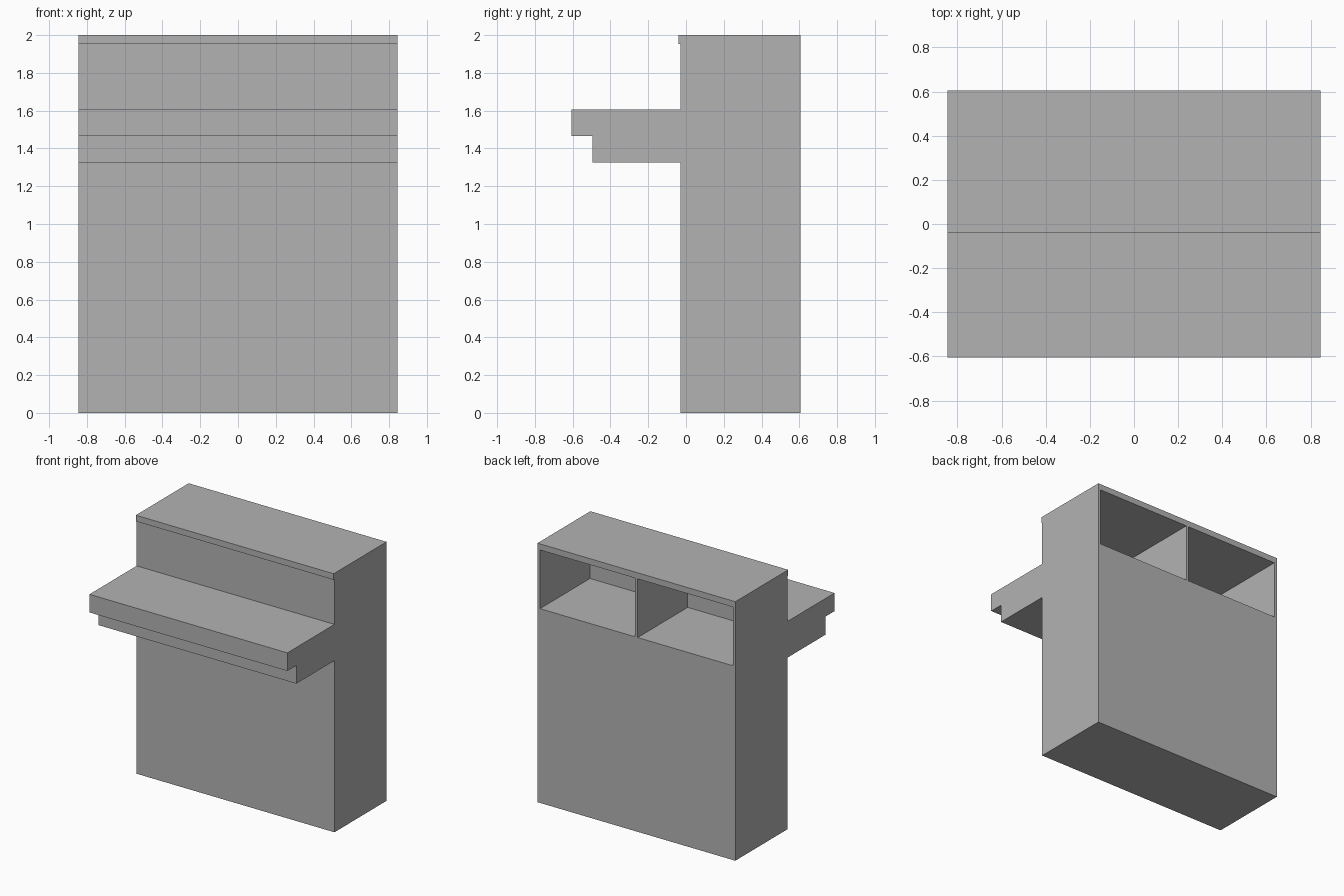
import bpy, bmesh
from mathutils import Vector

cube = bpy.data.objects.get("Cube")
if cube:
    bpy.data.objects.remove(cube, do_unlink=True)

HALF_W, BACK, FRONT = 0.845, 0.605, -0.03
PANEL = 0.022

grey = bpy.data.materials.new("plain_grey")
grey.use_nodes = True
colour = (0.45, 0.45, 0.45, 1)
grey.diffuse_color = colour
grey.node_tree.nodes["Principled BSDF"].inputs["Base Color"].default_value = colour


def extrude_profile(name, profile, x0, x1):
    """Sweep a closed (y, z) outline from x0 to x1."""
    bm = bmesh.new()
    face = bm.faces.new([bm.verts.new((x0, y, z)) for y, z in profile])
    swept = bmesh.ops.extrude_face_region(bm, geom=[face])
    verts = [v for v in swept["geom"] if isinstance(v, bmesh.types.BMVert)]
    bmesh.ops.translate(bm, verts=verts, vec=Vector((x1 - x0, 0, 0)))
    bmesh.ops.recalc_face_normals(bm, faces=bm.faces)
    mesh = bpy.data.meshes.new(name)
    bm.to_mesh(mesh)
    bm.free()
    mesh.materials.append(grey)
    obj = bpy.data.objects.new(name, mesh)
    bpy.context.collection.objects.link(obj)
    return obj


# Counter cabinet: side outline with stepped serving shelf and top lip
counter = extrude_profile("counter_cabinet", [
    (BACK, 0), (BACK, 2), (-0.04, 2), (-0.04, 1.953), (FRONT, 1.953),
    (FRONT, 1.605), (-BACK, 1.605), (-BACK, 1.465), (-0.495, 1.465),
    (-0.495, 1.325), (FRONT, 1.325), (FRONT, 0)], -HALF_W, HALF_W)

# Two open compartments in the back, either side of a thin divider
inside = -0.005
opening = [(inside, 1.5), (BACK + 0.1, 1.5), (BACK + 0.1, 1.953), (inside, 1.953)]
for side, name in ((-1, "right_compartment_cutter"), (1, "left_compartment_cutter")):
    x0, x1 = sorted((side * PANEL / 2, side * (HALF_W - PANEL)))
    cutter = extrude_profile(name, opening, x0, x1)
    cutter.hide_render = True
    cutter.display_type = 'WIRE'
    cut = counter.modifiers.new(name, 'BOOLEAN')
    cut.operation = 'DIFFERENCE'
    cut.solver = 'EXACT'
    cut.object = cutter
    bpy.context.view_layer.objects.active = counter
    bpy.ops.object.modifier_apply(modifier=cut.name)
    bpy.data.objects.remove(cutter, do_unlink=True)
